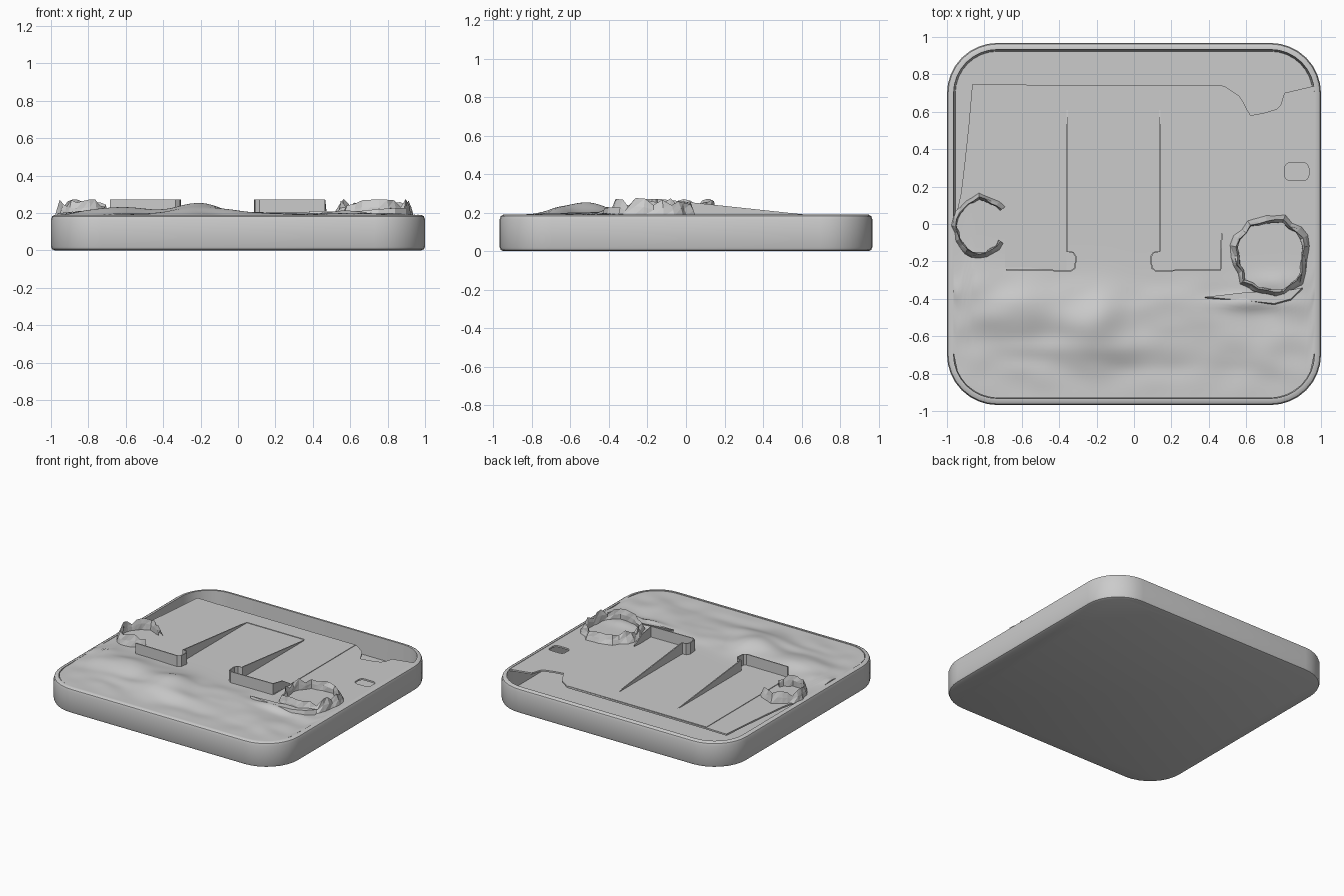
import bpy, bmesh, math, random
from mathutils import noise, Vector

if "Cube" in bpy.data.objects:
    bpy.data.objects.remove(bpy.data.objects["Cube"])

random.seed(4)


def make(name, verts, faces, smooth=None):
    me = bpy.data.meshes.new(name)
    me.from_pydata(verts, [], faces)
    bm = bmesh.new()
    bm.from_mesh(me)
    bmesh.ops.recalc_face_normals(bm, faces=bm.faces)
    bm.to_mesh(me)
    bm.free()
    ob = bpy.data.objects.new(name, me)
    bpy.context.collection.objects.link(ob)
    if smooth:
        bpy.ops.object.select_all(action='DESELECT')
        ob.select_set(True)
        bpy.context.view_layer.objects.active = ob
        bpy.ops.object.shade_smooth_by_angle(angle=math.radians(smooth))
    return ob


def rounded(hx, hy, r, cx=0, cy=0, n=8):
    pts = []
    for k, (sx, sy) in enumerate([(1, 1), (-1, 1), (-1, -1), (1, -1)]):
        for i in range(n + 1):
            a = math.pi / 2 * (k + i / n)
            pts.append((cx + sx * (hx - r) + r * math.cos(a),
                        cy + sy * (hy - r) + r * math.sin(a)))
    return pts


def loft(name, rings, smooth=None):
    n = len(rings[0])
    faces = [(j * n + i, j * n + (i + 1) % n, (j + 1) * n + (i + 1) % n, (j + 1) * n + i)
             for j in range(len(rings) - 1) for i in range(n)]
    faces += [tuple(range(n)), tuple(range((len(rings) - 1) * n, len(rings) * n))]
    return make(name, [p for ring in rings for p in ring], faces, smooth)


# tray: rounded square with softened edges and a hollow inside
profile = [(.02, 0), (.006, .006), (0, .02), (0, .165), (.006, .182), (.02, .19),
           (.035, .19), (.045, .03)]
loft("tray", [[(x, y, z) for x, y in rounded(1 - d, .968 - d, .27 - d)] for d, z in profile], 35)


# terrain: broken back edge, hills at the front
hills = [(-.6, -.45, .22, .14, .045), (-.2, -.52, .16, .15, .065), (-.12, -.68, .2, .07, .02),
         (.2, -.48, .2, .14, .016), (-.85, -.35, .1, .12, .015), (.62, -.42, .2, .04, .025),
         (-.55, -.66, .25, .05, .012), (.55, -.62, .25, .12, .01), (.75, -.32, .15, .06, .015)]
back_edge = [(-.97, .0), (-.93, .12), (-.885, .5), (-.88, .75), (-.69, .745), (.48, .74), (.57, .68),
             (.62, .58), (.70, .595), (.78, .62), (.80, .70), (.97, .74)]


def lerp_edge(x):
    for (x0, y0), (x1, y1) in zip(back_edge, back_edge[1:]):
        if x <= x1:
            return y0 + (y1 - y0) * (x - x0) / (x1 - x0)
    return back_edge[-1][1]


def front_edge(x):
    r, h, v = .24, .965, .93
    d = max(0, abs(x) - (h - r))
    return -(v - r + math.sqrt(max(0, r * r - d * d)))


def height(x, y):
    z = .187
    for cx, cy, sx, sy, h in hills:
        z += h * math.exp(-((x - cx) / sx) ** 2 - ((y - cy) / sy) ** 2)
    rough = max(0, min(1, (-.27 - y) / .1)) * max(0, min(1, (y + .92) / .15))
    return z + rough * .012 * noise.noise(Vector((x * 5, y * 7, 1)))


nx, ny = 96, 80
top, low = [], []
for i in range(nx + 1):
    x = -.965 + 1.93 * i / nx
    y0, y1 = front_edge(x), lerp_edge(x)
    for j in range(ny + 1):
        y = y0 + (y1 - y0) * j / ny
        z = height(x, y)
        top.append((x, y, z))
        low.append((x, y, z - .012))
quads = [(i * (ny + 1) + j, (i + 1) * (ny + 1) + j, (i + 1) * (ny + 1) + j + 1, i * (ny + 1) + j + 1)
         for i in range(nx) for j in range(ny)]
off = len(top)
border = ([i * (ny + 1) for i in range(nx + 1)] + [nx * (ny + 1) + j for j in range(1, ny + 1)]
          + [i * (ny + 1) + ny for i in range(nx - 1, -1, -1)] + list(range(ny - 1, 0, -1)))
sides = [(a, b, b + off, a + off) for a, b in zip(border, border[1:] + border[:1])]
terrain = make("terrain", top + low,
               quads + [tuple(v + off for v in reversed(q)) for q in quads] + sides, 40)

# small rounded opening in the ground
outline = rounded(.065, .047, .03, .87, .28, 4)
cutter = loft("opening_cutter", [[(x, y, z) for x, y in outline] for z in (.15, .25)])
cutter.hide_render = True
cutter.hide_set(True)
cut = terrain.modifiers.new("opening", 'BOOLEAN')
cut.operation = 'DIFFERENCE'
cut.object = cutter

# house pad: flat U shape
plan = [(-.69, -.245), (-.36, -.245), (-.36, .61), (.14, .61), (.14, -.245), (.47, -.245),
        (.47, .74), (-.69, .74)]
loft("house_pad", [[(x, y, z) for x, y in plan] for z in (.182, .191)])


# thin foundation walls, tapering down toward the back
def wall(name, path, t=.008):
    rings = []
    for i, (x, y, z) in enumerate(path):
        a, b = path[max(0, i - 1)], path[min(len(path) - 1, i + 1)]
        d = Vector((b[0] - a[0], b[1] - a[1])).normalized() * t / 2
        rings.append([(x - d.y, y + d.x, .18), (x + d.y, y - d.x, .18),
                      (x + d.y, y - d.x, z), (x - d.y, y + d.x, z)])
    loft(name, rings)


path = [(-.685, -.245, .272), (-.335, -.25, .272), (-.315, -.235, .272), (-.31, -.175, .272),
        (-.325, -.152, .272), (-.357, -.148, .272), (-.357, .61, .191)]
wall("left_foundation_wall", path)
wall("right_foundation_wall", [(.47, -.05, .2), (.465, -.13, .25)]
     + [(-.22 - x, y, z) for x, y, z in path])


# jagged rock rings
def rock_ring(name, cx, cy, rx, ry, a0, a1, n, peak):
    verts, rows = [], [(1.1, .18), (1.02, .5), (.95, 1), (.9, .55), (.9, .0)]
    for i in range(n + 1):
        a = math.radians(a0 + (a1 - a0) * (i % n if a1 - a0 == 360 else i) / n)
        crest = peak * random.uniform(.45, 1)
        wob = random.uniform(.93, 1.05)
        for k, (s, f) in enumerate(rows):
            s *= wob * random.uniform(.97, 1.03)
            z = .183 if k in (0, 4) else .187 + f * crest
            verts.append((cx + rx * s * math.cos(a), cy + ry * s * math.sin(a), z))
    m = len(rows)
    if a1 - a0 == 360:
        verts[-m:] = verts[:m]
    faces = []
    for i in range(n):
        for k in range(m - 1):
            a, b, c, d = i * m + k, (i + 1) * m + k, (i + 1) * m + k + 1, i * m + k + 1
            faces += [(a, b, c), (a, c, d)]
    make(name, verts, faces)


rock_ring("right_rock_ring", .73, -.17, .195, .205, 0, 360, 26, .09)
rock_ring("left_rock_ring", -.82, -.01, .14, .155, 35, 325, 20, .09)

# broken ledge beside the right rocks
ledge = [(.38, -.40), (.6, -.375), (.8, -.37), (.9, -.35), (.84, -.41), (.75, -.435), (.6, -.42)]
loft("rock_ledge", [[(x, y, .185) for x, y in ledge],
                    [(x, y + .01, .215 + .012 * math.sin(9 * x)) for x, y in ledge]])
